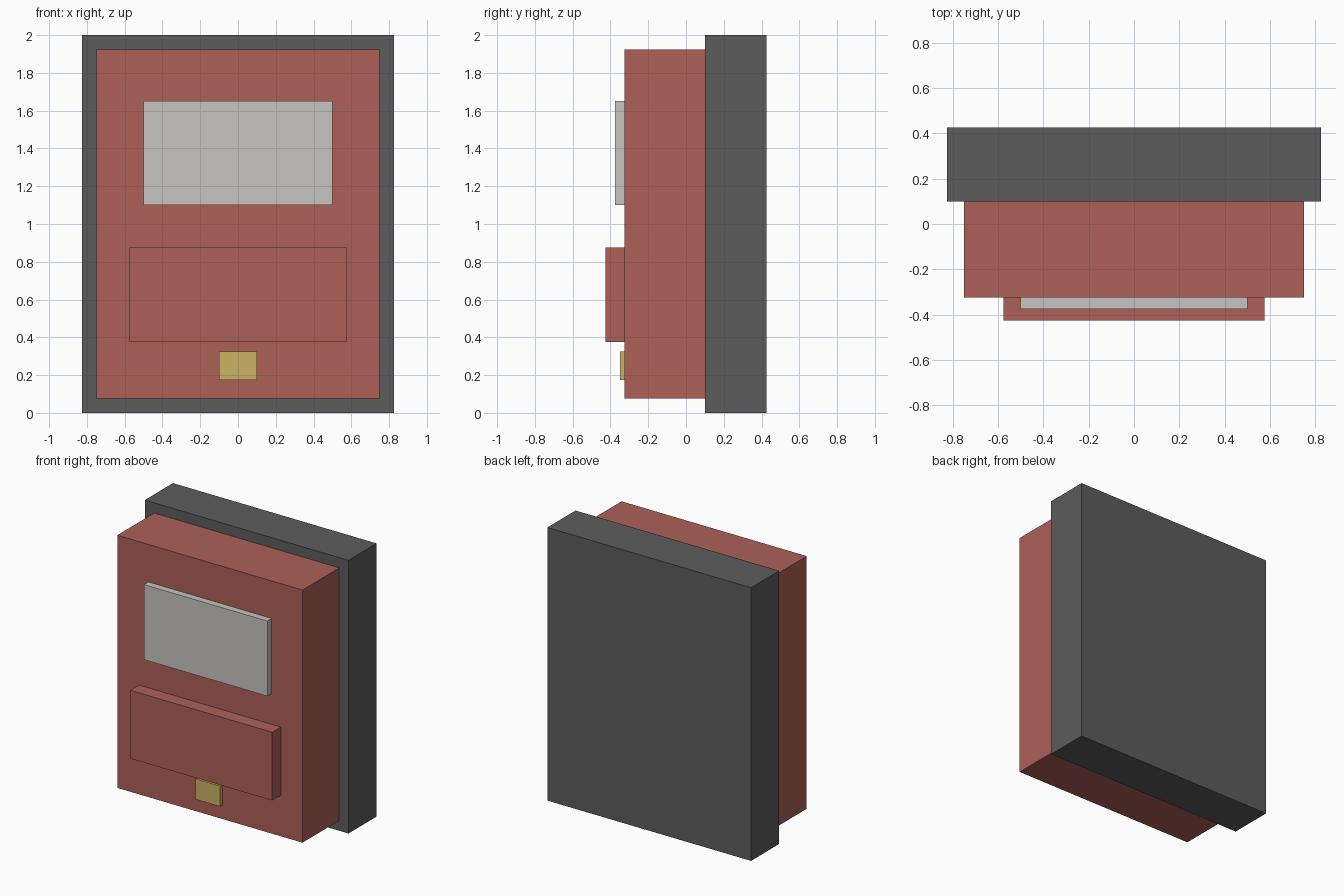
import bpy

if "Cube" in bpy.data.objects:
    bpy.data.objects.remove(bpy.data.objects["Cube"])


def material(name, rgb):
    mat = bpy.data.materials.new(name)
    mat.diffuse_color = (*rgb, 1)
    mat.use_nodes = True
    mat.node_tree.nodes["Principled BSDF"].inputs["Base Color"].default_value = mat.diffuse_color
    return mat


def box(name, width, y, z, mat):
    """Box centred on x = 0, spanning the given y and z ranges."""
    bpy.ops.mesh.primitive_cube_add(
        size=1, location=(0, (y[0] + y[1]) / 2, (z[0] + z[1]) / 2))
    ob = bpy.context.object
    ob.name = name
    ob.scale = (width, y[1] - y[0], z[1] - z[0])
    bpy.ops.object.transform_apply(location=False, rotation=False, scale=True)
    ob.data.materials.append(mat)
    return ob


dark = material("dark_grey", (0.107, 0.107, 0.11))
red = material("red", (0.42, 0.117, 0.098))
light = material("light_grey", (0.57, 0.56, 0.53))
brass = material("brass", (0.60, 0.445, 0.127))

FRONT = -0.325  # front face of the body

# Back slab and main body
box("back_panel", 1.65, (0.10, 0.425), (0, 2), dark)
box("body", 1.50, (FRONT, 0.10), (0.075, 1.925), red)

# Raised parts on the front face
box("upper_panel", 1.00, (-0.375, FRONT), (1.10, 1.65), light)
box("lower_pocket", 1.15, (-0.425, FRONT), (0.375, 0.875), red)
box("clasp", 0.20, (-0.35, FRONT), (0.175, 0.325), brass)
